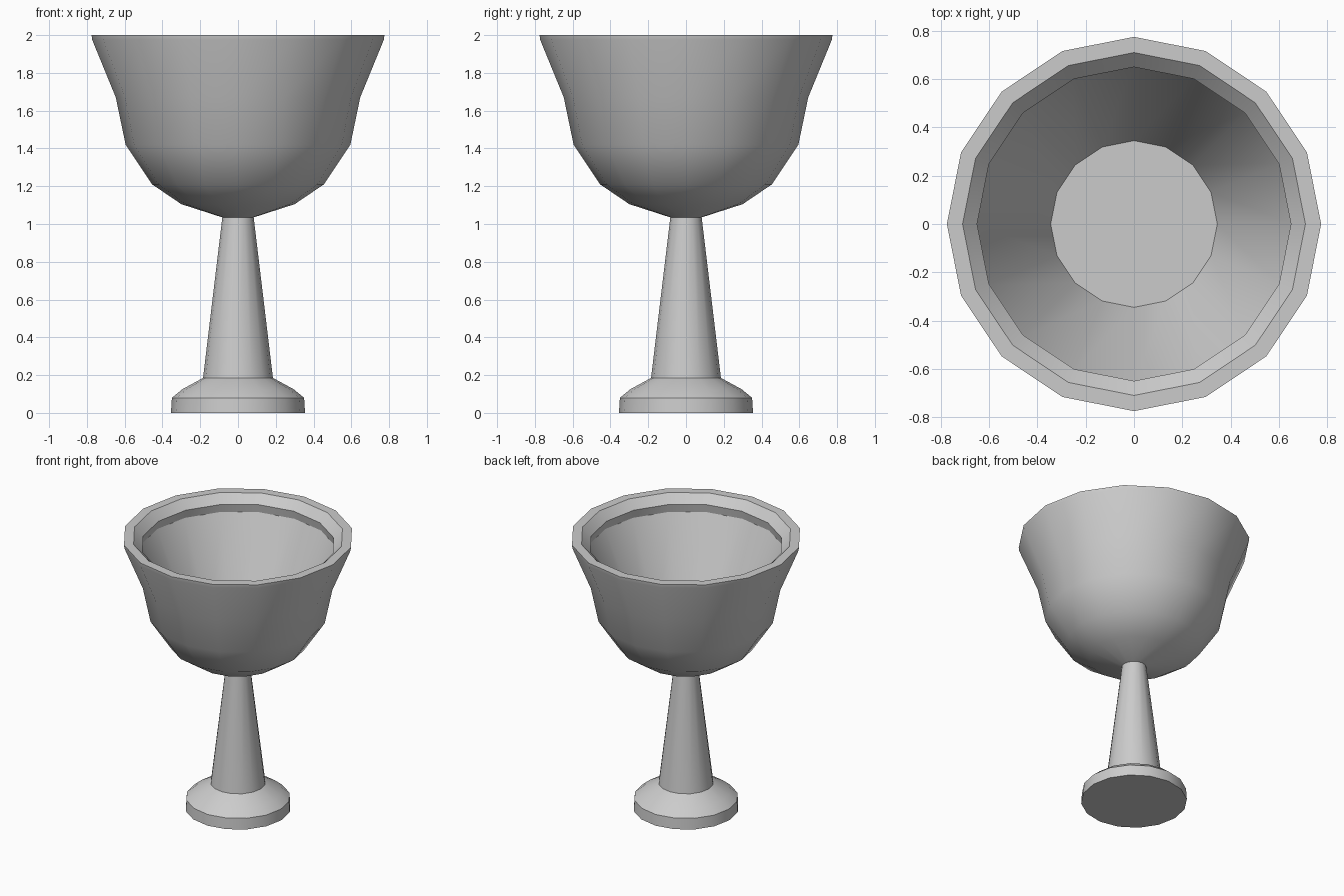
import bpy, bmesh, math

if "Cube" in bpy.data.objects:
    bpy.data.objects.remove(bpy.data.objects["Cube"])

SIDES = 16


def lathe(name, profile, cap_start=False, cap_end=False):
    """Spin a (radius, height) profile, listed bottom-outside first, round z."""
    bm = bmesh.new()
    rings = []
    for r, z in profile:
        rings.append([bm.verts.new((r * math.cos(2 * math.pi * i / SIDES),
                                    r * math.sin(2 * math.pi * i / SIDES), z))
                      for i in range(SIDES)])
    for a, b in zip(rings, rings[1:]):
        for i in range(SIDES):
            j = (i + 1) % SIDES
            bm.faces.new((a[i], a[j], b[j], b[i]))
    if cap_start:
        bm.faces.new(rings[0][::-1])
    if cap_end:
        bm.faces.new(rings[-1])
    mesh = bpy.data.meshes.new(name)
    bm.to_mesh(mesh)
    bm.free()
    obj = bpy.data.objects.new(name, mesh)
    bpy.context.collection.objects.link(obj)
    bpy.ops.object.select_all(action='DESELECT')
    obj.select_set(True)
    bpy.context.view_layer.objects.active = obj
    bpy.ops.object.shade_smooth_by_angle(angle=math.radians(30))
    return obj


# Foot: low disc with a sloped shoulder
lathe("foot", [(0.355, 0), (0.35, 0.08), (0.295, 0.125), (0.185, 0.185)],
      cap_start=True)

# Stem: tapering column
lathe("stem", [(0.185, 0.185), (0.083, 1.035)])

# Bowl: outer wall, rim, inner lip with undercut, conical inside and flat floor
lathe("bowl", [
    (0.083, 1.035), (0.30, 1.105), (0.455, 1.21), (0.595, 1.42),
    (0.647, 1.67), (0.772, 1.975), (0.775, 2.0),
    (0.71, 2.0), (0.65, 1.94), (0.66, 1.88), (0.345, 1.2),
], cap_end=True)
